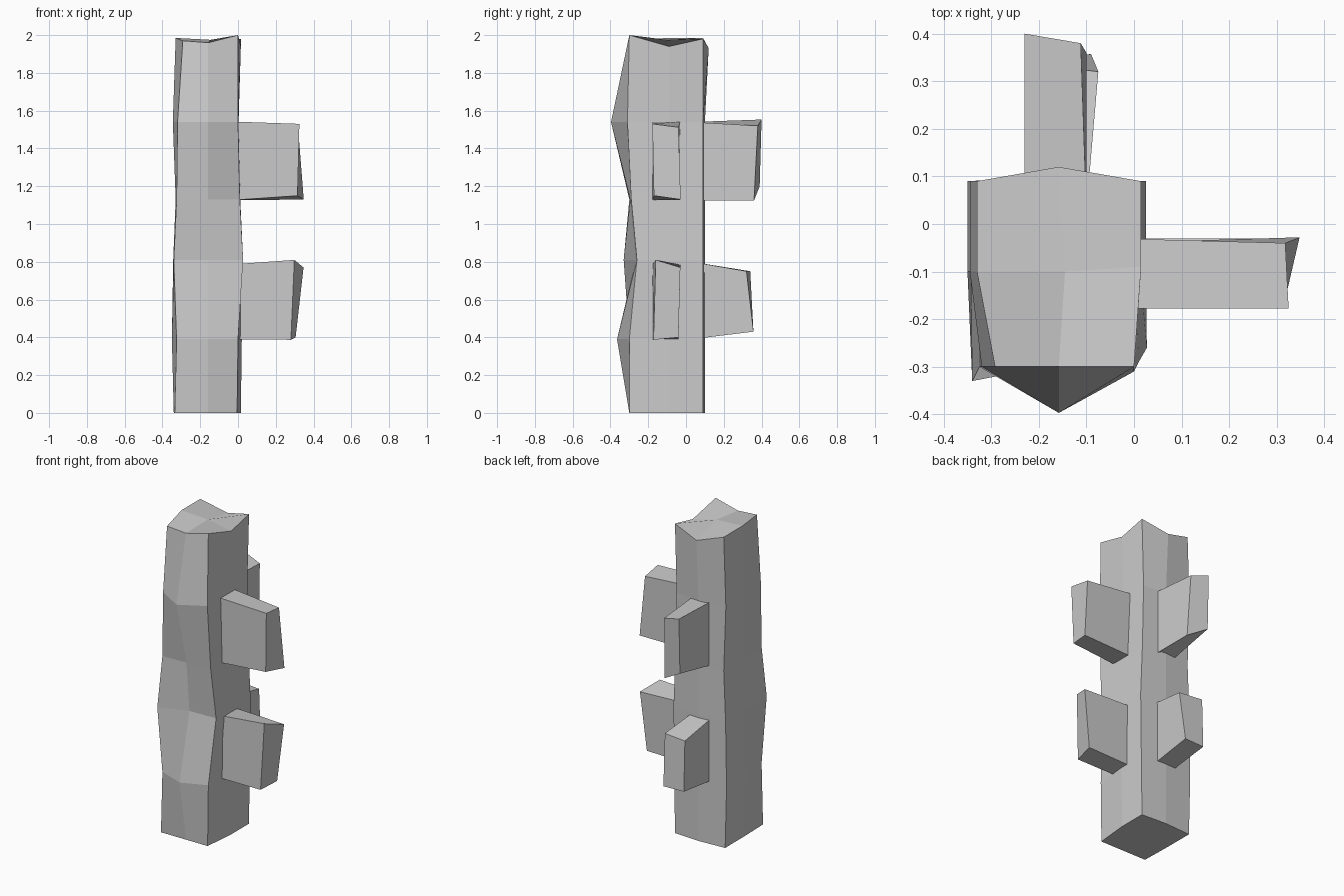
import bpy, bmesh

if "Cube" in bpy.data.objects:
    bpy.data.objects.remove(bpy.data.objects["Cube"])

def make_object(name, bm):
    bmesh.ops.recalc_face_normals(bm, faces=bm.faces)
    mesh = bpy.data.meshes.new(name)
    bm.to_mesh(mesh)
    bm.free()
    obj = bpy.data.objects.new(name, mesh)
    bpy.context.collection.objects.link(obj)

# Column: rough eight-sided rings (height, left x, right x, front-right x, front-left xy, front mid y, front-right y)
rings = [
    (0.00, -.340, .015, -.005, (-.335, -.30), -.300, -.30),
    (0.39, -.350, .020, .000, (-.325, -.30), -.365, -.30),
    (0.81, -.343, .025, .027, (-.340, -.33), -.265, -.26),
    (1.13, -.330, .012, .010, (-.325, -.30), -.295, -.29),
    (1.54, -.345, .003, .000, (-.320, -.30), -.397, -.31),
    (1.97, -.330, .015, .000, (-.292, -.30), -.300, -.30),
]
# Uneven top heights, in ring order from front left
top_z = [1.97, 1.96, 2.00, 1.94, 1.98, 1.93, 1.985, 1.985]

bm = bmesh.new()
loops = []
for z, left, right, fr_x, fl, mid_y, fr_y in rings:
    pts = [fl, (-.158, mid_y), (fr_x, fr_y), (right, -.09), (right, .09),
           (-.158, .10 if z < 1.9 else .12), (left, .09), (left, -.10)]
    hs = top_z if z > 1.9 else [z] * 8
    loops.append([bm.verts.new((x, y, h)) for (x, y), h in zip(pts, hs)])
for a, b in zip(loops, loops[1:]):
    for i in range(8):
        j = (i + 1) % 8
        bm.faces.new((a[i], a[j], b[j], b[i]))
for loop, z in ((loops[0], 0), (loops[-1], 1.975)):
    c = bm.verts.new((-.145, -.10, z))
    for i in range(0, 8, 2):
        bm.faces.new((c, loop[i - 1], loop[i], loop[i + 1]))
make_object("column", bm)

# Bricks: inner rectangle buried in the column, crooked outer end
def brick(name, inner, outer):
    bm = bmesh.new()
    a = [bm.verts.new(p) for p in inner]
    b = [bm.verts.new(p) for p in outer]
    bm.faces.new(a)
    bm.faces.new(b)
    for i in range(4):
        j = (i + 1) % 4
        bm.faces.new((a[i], a[j], b[j], b[i]))
    make_object(name, bm)

def side_root(z0, z1):
    return [(-.05, -.178, z0), (-.05, -.04, z0), (-.05, -.03, z1), (-.05, -.178, z1)]

def back_root(z0, z1):
    return [(-.10, .03, z0), (-.23, .03, z0), (-.23, .03, z1), (-.10, .03, z1)]

brick("upper_side_brick", side_root(1.125, 1.543),
      [(.315, -.17, 1.15), (.348, -.028, 1.13), (.318, -.04, 1.512), (.325, -.178, 1.53)])
brick("lower_side_brick", side_root(.39, .785),
      [(.28, -.172, .387), (.305, -.04, .40), (.347, -.03, .77), (.298, -.16, .81)])
brick("upper_back_brick", back_root(1.125, 1.54),
      [(-.10, .36, 1.125), (-.23, .39, 1.20), (-.23, .40, 1.553), (-.112, .38, 1.52)])
brick("lower_back_brick", back_root(.39, .80),
      [(-.09, .357, .43), (-.23, .35, .43), (-.23, .34, .75), (-.075, .32, .75)])
